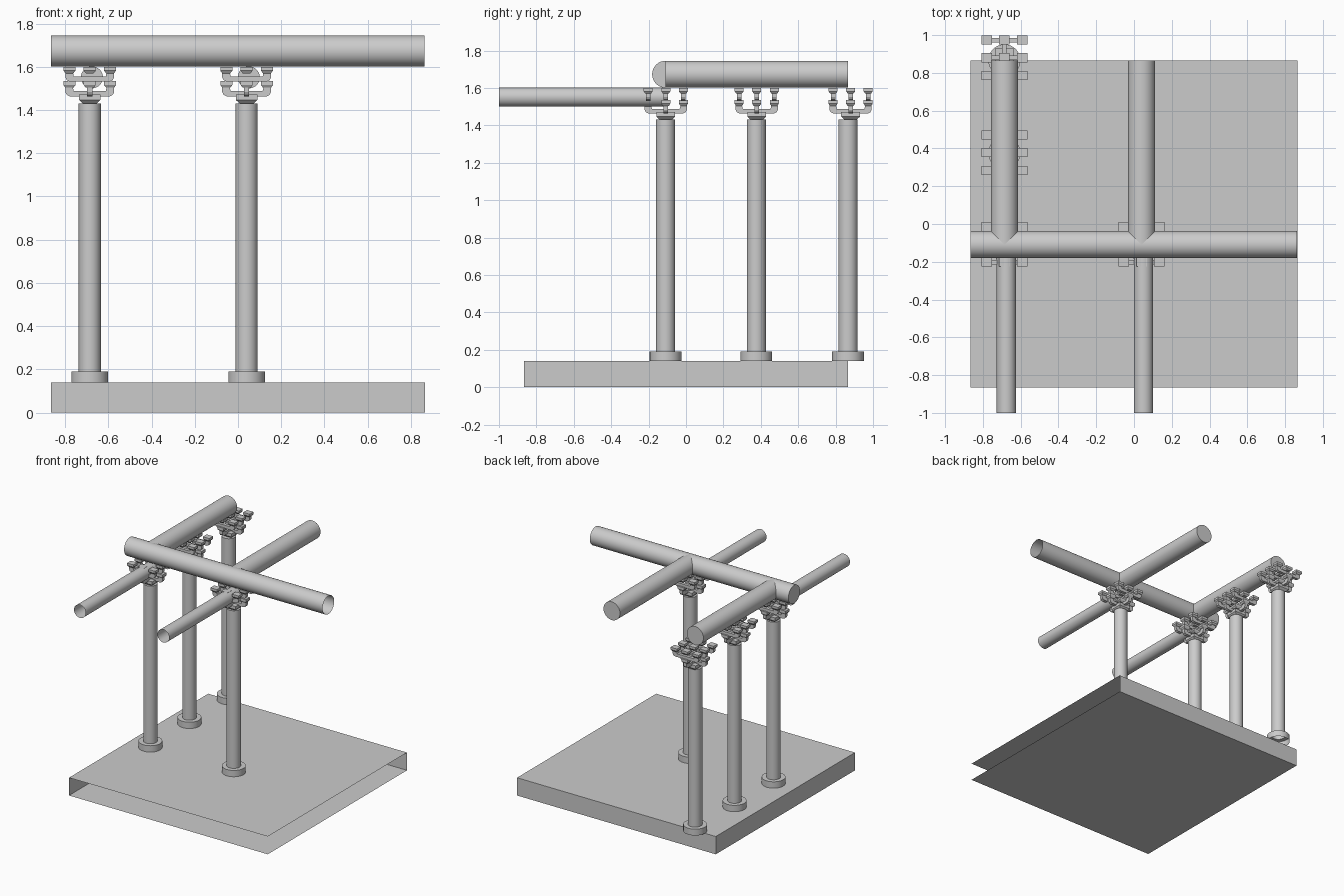
import bpy
import bmesh
from math import radians
from mathutils import Matrix, Vector

if "Cube" in bpy.data.objects:
    bpy.data.objects.remove(bpy.data.objects["Cube"], do_unlink=True)


def add_object(name, mesh, location=(0, 0, 0), direction=None):
    obj = bpy.data.objects.new(name, mesh)
    obj.location = location
    if direction:
        obj.rotation_euler = Vector(direction).to_track_quat("Z", "Y").to_euler()
    bpy.context.collection.objects.link(obj)
    return obj


def finish(bm, name):
    mesh = bpy.data.meshes.new(name)
    bm.to_mesh(mesh)
    bm.free()
    return mesh


def smooth(obj):
    bpy.ops.object.select_all(action="DESELECT")
    obj.select_set(True)
    bpy.context.view_layer.objects.active = obj
    bpy.ops.object.shade_smooth_by_angle(angle=radians(35))


def lathe(name, profile, location, direction=(0, 0, 1), sides=32):
    """Revolve (radius, height) points around the given direction."""
    bm = bmesh.new()
    verts = [bm.verts.new((r, 0, h)) for r, h in profile]
    edges = [bm.edges.new(pair) for pair in zip(verts, verts[1:])]
    bmesh.ops.spin(bm, geom=verts + edges, cent=(0, 0, 0), axis=(0, 0, 1),
                   angle=radians(360), steps=sides, use_merge=True)
    bmesh.ops.remove_doubles(bm, verts=bm.verts, dist=0.0001)
    bmesh.ops.recalc_face_normals(bm, faces=bm.faces)
    obj = add_object(name, finish(bm, name), location, direction)
    smooth(obj)
    return obj


def beam(name, radius, start, direction, length):
    """Round beam, open at its start and closed at its far end."""
    return lathe(name, [(radius, 0), (radius, length), (0, length)], start, direction)


def add_block(bm, x, y, z, half_x, half_y, height):
    """Bearing block: square top on a tapered foot."""
    rings = []
    for scale, level in ((0.65, 0), (1, 0.4), (1, 1)):
        rings.append([bm.verts.new((x + sx * half_x * scale, y + sy * half_y * scale,
                                    z + level * height))
                      for sx, sy in ((-1, -1), (1, -1), (1, 1), (-1, 1))])
    for low, high in zip(rings, rings[1:]):
        for i in range(4):
            j = (i + 1) % 4
            bm.faces.new((low[i], low[j], high[j], high[i]))
    bm.faces.new(rings[0][::-1])
    bm.faces.new(rings[-1])


def add_arm(bm, z, y=0, turn=0):
    """Bracket arm with upturned ends and rounded lower corners."""
    half = [(0.092, 0), (0.106, 0.007), (0.113, 0.02), (0.113, 0.042),
            (0.078, 0.042), (0.074, 0.025)]
    outline = half + [(-x, h) for x, h in reversed(half)]
    face = bm.faces.new([bm.verts.new((x, y - 0.012, z + h)) for x, h in outline])
    extruded = bmesh.ops.extrude_face_region(bm, geom=[face], use_keep_orig=True)
    moved = [v for v in extruded["geom"] if isinstance(v, bmesh.types.BMVert)]
    bmesh.ops.translate(bm, verts=moved, vec=(0, 0.024, 0))
    if turn:
        bmesh.ops.rotate(bm, verts=moved + list(face.verts), cent=(0, 0, 0),
                         matrix=Matrix.Rotation(radians(turn), 3, "Z"))


def bracket_mesh():
    bm = bmesh.new()
    reach = 0.094
    steps = (-reach, 0, reach)
    # Capital block and crossed lower arms
    add_block(bm, 0, 0, 1.43, 0.05, 0.05, 0.042)
    add_arm(bm, 1.463)
    add_arm(bm, 1.463, turn=90)
    # Blocks on the lower arms, then three parallel upper arms with their blocks
    for y in steps:
        for x in steps:
            if x == 0 or y == 0:
                add_block(bm, x, y, 1.503, 0.028, 0.024, 0.032)
            add_block(bm, x, y, 1.57, 0.028, 0.024, 0.03)
        add_arm(bm, 1.531, y=y)
    bmesh.ops.recalc_face_normals(bm, faces=bm.faces)
    return finish(bm, "bracket")


# Base slab, open at the front and on the left
bm = bmesh.new()
bmesh.ops.create_cube(bm, size=1, matrix=Matrix.Diagonal((1.73, 1.73, 0.14, 1)))
bm.normal_update()
open_sides = [f for f in bm.faces if f.normal.x > 0.5 or f.normal.y < -0.5]
bmesh.ops.delete(bm, geom=open_sides, context="FACES_ONLY")
add_object("base_slab", finish(bm, "base_slab"), (0, 0, 0.07))

# Columns with collars and bracket sets
ROW_X, SINGLE_X, CROSS_Y = -0.686, 0.04, -0.109
bracket = bracket_mesh()
for x, y, bracket_y in ((ROW_X, CROSS_Y, -0.108), (ROW_X, 0.376, 0.378),
                        (ROW_X, 0.866, 0.88), (SINGLE_X, CROSS_Y, -0.108)):
    lathe("column", [(0.051, 0), (0.051, 1.24), (0, 1.24)], (x, y, 0.19))
    lathe("column_collar", [(0.085, 0), (0.085, 0.05), (0.051, 0.05)], (x, y, 0.14))
    add_object("bracket_set", bracket, (x, bracket_y, 0))

# Upper beams and the thinner front rods
BEAM_Z = 1.673
beam("cross_beam", 0.072, (0.863, CROSS_Y, BEAM_Z), (-1, 0, 0), 1.728)
for x in (ROW_X, SINGLE_X):
    beam("rear_beam", 0.072, (x, CROSS_Y, BEAM_Z), (0, 1, 0), 0.975)
    beam("front_rod", 0.051, (x + 0.01, -1, 1.551), (0, 1, 0), 0.89)
